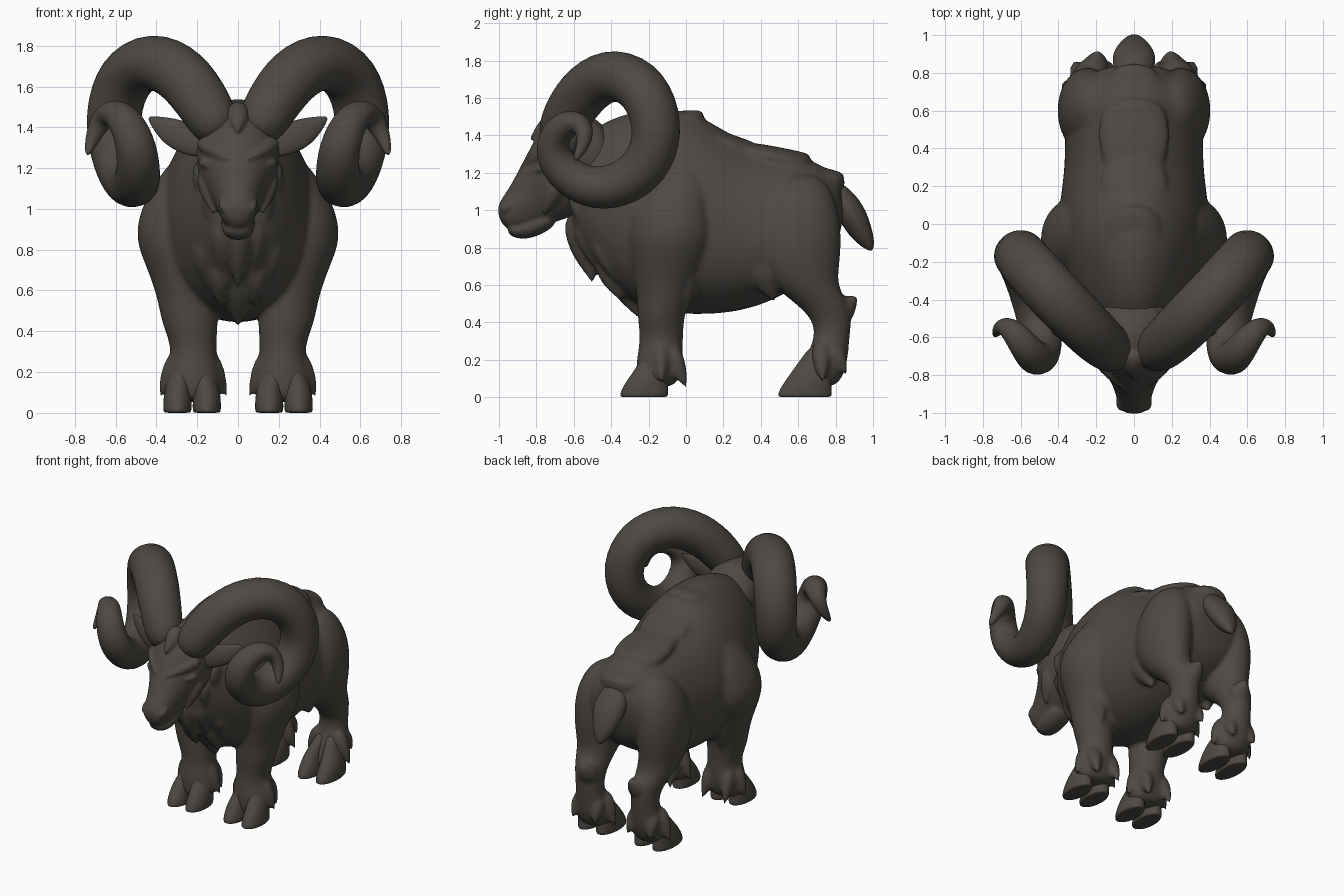
import bpy, bmesh, math
from mathutils import Vector as V

coat = bpy.data.materials.new("dark_stone_brown")
coat.diffuse_color = (0.075, 0.066, 0.056, 1)


def loft(name, rings, mirror=False, n=14, skew=0.0, level=2):
    """Skin a list of rings (centre, u, v) and smooth the result."""
    bm = bmesh.new()
    loops = []
    for c, u, v in rings:
        loop = []
        for i in range(n):
            t = 2 * math.pi * i / n
            loop.append(bm.verts.new(c + u * math.cos(t) * (1 - skew * math.sin(t)) + v * math.sin(t)))
        loops.append(loop)
    for a, b in zip(loops, loops[1:]):
        for i in range(n):
            j = (i + 1) % n
            bm.faces.new((a[i], a[j], b[j], b[i]))
    bm.faces.new(loops[0])
    bm.faces.new(loops[-1])
    bmesh.ops.recalc_face_normals(bm, faces=bm.faces)
    for f in bm.faces:
        f.smooth = True
    me = bpy.data.meshes.new(name)
    bm.to_mesh(me)
    bm.free()
    me.materials.append(coat)
    ob = bpy.data.objects.new(name, me)
    bpy.context.collection.objects.link(ob)
    if mirror:
        ob.modifiers.new("mirror", 'MIRROR').use_mirror_merge = False
    s = ob.modifiers.new("smooth", 'SUBSURF')
    s.levels = s.render_levels = level
    return ob


def profile(rows, x=0):
    """Rings from side-view top and bottom points plus half width."""
    out = []
    for ty, tz, by, bz, hw in rows:
        t, b = V((x, ty, tz)), V((x, by, bz))
        out.append(((t + b) / 2, V((hw, 0, 0)), (t - b) / 2))
    return out


def stack(rows):
    """Level rings: x, y, z, x radius, y radius."""
    return [(V((x, y, z)), V((rx, 0, 0)), V((0, ry, 0))) for x, y, z, rx, ry in rows]


def tube(rows, ref, flat=1.0):
    """Rings square to a path of x, y, z, radius."""
    pts = [V(r[:3]) for r in rows]
    out = []
    for i, r in enumerate(rows):
        d = (pts[min(i + 1, len(pts) - 1)] - pts[max(i - 1, 0)]).normalized()
        u = d.cross(V(ref)).normalized()
        out.append((pts[i], u * r[3], d.cross(u) * r[3] * flat))
    return out


def tuft(name, a, b, r, ref=(1, 0.1, 0), flat=1.0, mirror=True):
    """Pointed lock of wool from a to b."""
    a, b = V(a), V(b)
    rows = [tuple(a.lerp(b, t)) + (r * k,) for t, k in
            ((0, .6), (.25, 1), (.6, .8), (.9, .28), (1.03, .06))]
    return loft(name, tube(rows, ref, flat), mirror, n=8)


def fuse(name, parts, voxel, rounds):
    """Melt overlapping parts into one sculpted skin."""
    bpy.ops.object.select_all(action='DESELECT')
    for p in parts:
        p.select_set(True)
    ob = bpy.context.view_layer.objects.active = parts[0]
    bpy.ops.object.convert(target='MESH')
    bpy.ops.object.join()
    ob.name = name
    m = ob.modifiers.new("melt", 'REMESH')
    m.mode, m.voxel_size, m.use_smooth_shade = 'VOXEL', voxel, True
    s = ob.modifiers.new("soften", 'SMOOTH')
    s.factor, s.iterations = .5, rounds


# Trunk and neck
skin = [loft("body", profile([
    (-.55, 1.38, -.64, .98, .15), (-.47, 1.46, -.58, .80, .22), (-.32, 1.53, -.45, .62, .31),
    (-.1, 1.56, -.25, .45, .39), (.08, 1.52, .02, .43, .41), (.3, 1.37, .25, .44, .37),
    (.5, 1.31, .45, .50, .37), (.7, 1.27, .62, .60, .36), (.82, 1.18, .77, .70, .27),
    (.86, 1.05, .82, .85, .1)]), n=18, skew=.13)]

# Layered fleece along the spine
for i, (y0, z0, y1, z1, w) in enumerate([
        (-.3, 1.50, .10, 1.53, .17), (.0, 1.47, .37, 1.365, .2),
        (.2, 1.38, .67, 1.30, .21), (.5, 1.27, .85, 1.20, .17)]):
    ym, zm = (y0 + y1) / 2, (z0 + z1) / 2 + .015
    skin.append(loft("spine_fleece_%d" % i, profile([
        (y0, z0, y0, z0 - .08, w * .6), (ym, zm, ym, zm - .14, w),
        (y1 - .04, z1 + .012, y1 - .04, z1 - .13, w * .85), (y1, z1, y1, z1 - .1, w * .3)]), n=12))

# Chest mane, cheek wool and flank locks
skin.append(tuft("throat_mane", (0, -.58, 1.0), (0, -.50, .62), .11, flat=.8, mirror=False))
skin.append(tuft("breast_mane", (0, -.38, .80), (0, -.25, .43), .13, flat=.9, mirror=False))
for i, (x, y, z, l, r) in enumerate([
        (.18, -.54, 1.24, .26, .08), (.14, -.59, 1.12, .24, .07), (.21, -.44, 1.18, .3, .09),
        (.09, -.54, .97, .28, .09), (.17, -.43, .90, .28, .11), (.09, -.41, .78, .26, .11)]):
    skin.append(tuft("neck_wool_%d" % i, (x, y, z), (x * .93, y + .06, z - l), r, flat=.7))
skin.append(tuft("elbow_wool", (.32, .0, .74), (.27, -.01, .44), .08))
skin.append(tuft("flank_wool", (.25, .36, .78), (.24, .47, .52), .11))

# Legs
skin.append(loft("front_leg", stack([
    (.24, -.02, 1.27, .07, .1), (.275, -.05, 1.10, .155, .19), (.305, -.08, .98, .185, .22),
    (.31, -.08, .84, .20, .235), (.295, -.10, .70, .15, .19), (.25, -.12, .55, .145, .145),
    (.235, -.135, .44, .145, .13), (.215, -.13, .31, .105, .115), (.22, -.14, .2, .14, .13),
    (.22, -.15, .1, .15, .12), (.22, -.16, .05, .11, .09)]), True))
skin.append(loft("hind_leg", stack([
    (.19, .62, 1.2, .08, .1), (.225, .61, 1.06, .155, .2), (.25, .60, .88, .165, .24),
    (.25, .60, .72, .155, .23), (.245, .63, .6, .135, .18), (.235, .73, .5, .11, .145),
    (.22, .785, .41, .095, .105), (.22, .78, .31, .095, .095), (.22, .75, .2, .125, .12),
    (.22, .72, .1, .13, .12), (.22, .70, .05, .1, .09)]), True))
skin.append(tuft("hock_spur", (.21, .78, .42), (.19, .915, .54), .09))

# Fetlock wool, dewclaws and cloven hooves
for leg, oy in (("front", 0), ("hind", .86)):
    front = leg == "front"
    for side, s in (("inner", -1), ("outer", 1)):
        x, k = .225 + s * .072, 1 if front else 1.12
        loft(leg + "_hoof_" + side, stack([
            (x, oy - .225, 0, .06, .12 * k), (x, oy - .225, .003, .074, .14 * k),
            (x, oy - .22, .05, .074, .13 * k), (x, oy - .195, .12, .068, .105 * k),
            (x - s * .02, oy - .165, .2, .055, .08 * k),
            (x - s * .04, oy - .145, .29, .03, .04)]), True, n=10)
        skin.append(tuft(leg + "_dewclaw_" + side, (.22 + s * .06, oy - .09, .28),
                         (.22 + s * .09, oy + .0, .05 if front else .12), .06))
        skin.append(tuft(leg + "_fetlock_" + side, (.22 + s * .06, oy - .14, .3),
                         (.22 + s * .165, oy - .13, .08), .06, (0, 1, .1)))
fuse("body_and_legs", skin, .014, 6)

# Head, lower lip and brow
face = [loft("head", profile([
    (-1.01, 1.01, -.995, .93, .05), (-.99, 1.06, -.93, .88, .085), (-.935, 1.14, -.84, .88, .10),
    (-.875, 1.26, -.74, .92, .13), (-.825, 1.36, -.63, .95, .19), (-.76, 1.47, -.5, 1.0, .215),
    (-.63, 1.54, -.4, 1.08, .2), (-.42, 1.5, -.3, 1.1, .17)]), skew=-.12)]
face.append(loft("lower_lip", profile([
    (-.96, .92, -.95, .87, .04), (-.94, .93, -.91, .845, .07),
    (-.86, .96, -.82, .84, .085), (-.72, 1.02, -.67, .92, .10)]), n=10))
face.append(tuft("brow", (.19, -.70, 1.33), (.05, -.88, 1.24), .045, (0, 0, 1)))
face.append(tuft("eye", (.19, -.74, 1.23), (.10, -.835, 1.2), .025, (0, 0, 1)))
face.append(tuft("nostril_wing", (.06, -.985, .99), (.085, -.90, 1.06), .03, (0, 0, 1)))
face.append(tuft("cheek", (.15, -.66, 1.2), (.12, -.76, .98), .07))
face.append(tuft("horn_crown", (0, -.66, 1.50), (0, -.83, 1.38), .07, mirror=False))
fuse("head", face, .009, 3)
loft("ear", tube([(.14, -.64, 1.29, .05), (.22, -.63, 1.33, .08), (.31, -.61, 1.37, .08),
                  (.38, -.59, 1.41, .05), (.44, -.57, 1.45, .008)], (0, 1, 0), .4), True, n=10)

# Curled horns
loft("horn", tube([
    (.07, -.70, 1.34, .115), (.155, -.645, 1.50, .14), (.27, -.53, 1.665, .15), (.42, -.38, 1.74, .152),
    (.56, -.22, 1.66, .15), (.62, -.145, 1.46, .143), (.595, -.18, 1.27, .138), (.545, -.31, 1.145, .135),
    (.505, -.48, 1.105, .125), (.485, -.63, 1.17, .115), (.495, -.725, 1.30, .105), (.54, -.70, 1.42, .092),
    (.605, -.61, 1.48, .078), (.665, -.54, 1.45, .06), (.71, -.54, 1.36, .042), (.74, -.595, 1.26, .014)],
    (.8, -.6, .05)), True, n=12)

# Tail
loft("tail", profile([
    (.72, 1.2, .74, 1.03, .06), (.86, 1.14, .77, 1.0, .11), (.955, 1.03, .82, .94, .125),
    (.995, .91, .87, .86, .09), (1.01, .83, .94, .80, .045), (1.0, .785, .985, .78, .012)]), n=12)
